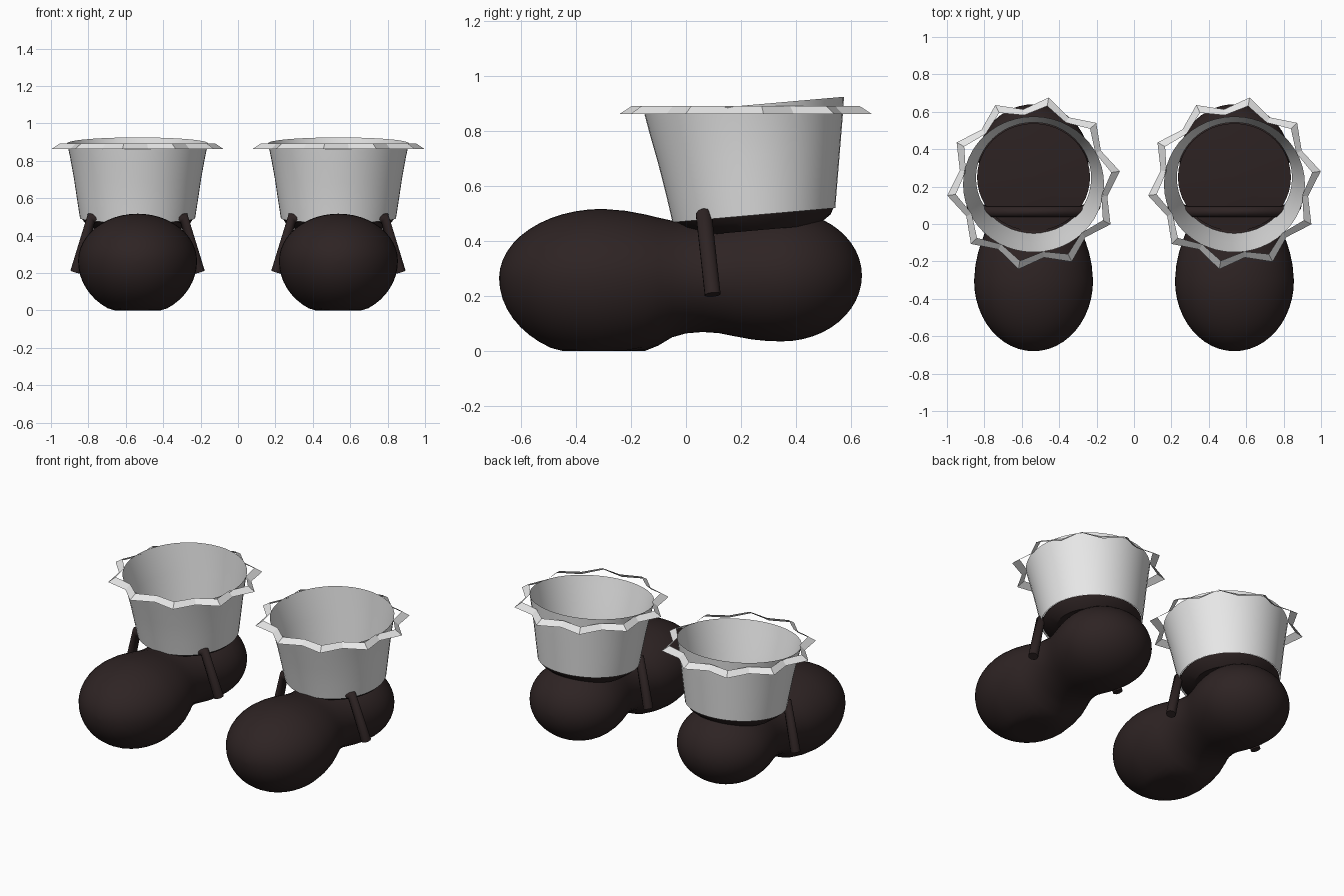
import bpy, math
from math import sin, cos, pi, radians

if "Cube" in bpy.data.objects:
    bpy.data.objects.remove(bpy.data.objects["Cube"])


def material(name, rgb):
    m = bpy.data.materials.new(name)
    m.diffuse_color = (*rgb, 1)
    m.use_nodes = True
    m.node_tree.nodes["Principled BSDF"].inputs["Base Color"].default_value = m.diffuse_color
    return m


BROWN = material("dark brown", (0.027, 0.017, 0.017))
WHITE = material("off white", (0.8, 0.8, 0.8))


def loft(name, rings, mat, x, cap_start=False, cap_end=False, smooth=True):
    """Skin a series of closed rings with the same point count."""
    n = len(rings[0])
    verts = [p for r in rings for p in r]
    faces = []
    for i in range(len(rings) - 1):
        for j in range(n):
            k = (j + 1) % n
            faces.append((i * n + j, i * n + k, (i + 1) * n + k, (i + 1) * n + j))
    if cap_start:
        faces.append(tuple(reversed(range(n))))
    if cap_end:
        faces.append(tuple(range((len(rings) - 1) * n, len(rings) * n)))
    me = bpy.data.meshes.new(name)
    me.from_pydata(verts, [], faces)
    me.materials.append(mat)
    ob = bpy.data.objects.new(name, me)
    bpy.context.collection.objects.link(ob)
    ob.location.x = x
    if smooth:
        bpy.ops.object.select_all(action='DESELECT')
        ob.select_set(True)
        bpy.context.view_layer.objects.active = ob
        bpy.ops.object.shade_smooth_by_angle(angle=radians(32))
    return ob


def tilted_ring(cy, rx, ry, z, slope=0.088, n=48):
    """Ellipse lying in a plane that rises towards the back."""
    return [(rx * cos(2 * pi * i / n), cy + ry * sin(2 * pi * i / n),
             z + slope * ry * sin(2 * pi * i / n)) for i in range(n)]


def shoe_stations():
    """Rows of y, half width, middle height, top, bottom."""
    rows = []
    for i in range(1, 13):                       # rounded toe
        t = i / 12 * pi / 2
        s = max(sin(t), 0.02)
        rows.append((-0.30 - 0.38 * cos(t * 0.995), 0.318 * s, 0.265,
                     0.265 + 0.252 * s, 0.265 - 0.293 * s))
    rows.insert(0, (-0.68, 0.004, 0.265, 0.268, 0.262))
    rows += [(-0.22, .311, .266, .510, -.020),   # waist
             (-0.15, .296, .266, .497, -.005),
             (-0.10, .280, .267, .485, .020),
             (-0.05, .262, .268, .474, .050),
             (0.00, .250, .268, .469, .064),
             (0.06, .243, .269, .468, .069),
             (0.12, .247, .270, .473, .065),
             (0.18, .262, .272, .485, .053),
             (0.24, .280, .274, .498, .042),
             (0.30, .291, .275, .507, .036)]
    for i in range(0, 12):                       # rounded heel
        t = i / 12 * pi / 2
        c = cos(t)
        rows.append((0.35 + 0.29 * sin(t), 0.295 * c, 0.275,
                     0.275 + 0.235 * c, 0.275 - 0.24 * c))
    rows.append((0.64, 0.004, 0.275, 0.278, 0.272))
    return rows


def shoe_ring(row, n=48):
    y, rx, zc, top, bot = row
    ring = []
    for i in range(n):
        a = 2 * pi * i / n
        h = (top - zc) if sin(a) > 0 else (zc - bot)
        ring.append((rx * cos(a), y, max(0.0, zc + h * sin(a))))  # flat sole
    return ring


def star_ring(peak, valley, z, points=10):
    """Zigzag outline with alternating peaks and valleys."""
    ring = []
    for i in range(points * 2):
        a = radians(80) + pi * i / points
        r = valley if i % 2 else peak
        ring.append((r * cos(a), 0.217 + r * sin(a), z))
    return ring


def strap(name, x):
    cu = bpy.data.curves.new(name, 'CURVE')
    cu.dimensions = '3D'
    cu.bevel_depth = 0.03
    cu.bevel_resolution = 3
    cu.use_fill_caps = True
    pts = [(-0.33, 0.097, 0.205), (-0.247, 0.065, 0.495),
           (0.247, 0.065, 0.495), (0.33, 0.097, 0.205)]
    sp = cu.splines.new('POLY')
    sp.points.add(len(pts) - 1)
    for p, co in zip(sp.points, pts):
        p.co = (*co, 1)
    cu.materials.append(BROWN)
    ob = bpy.data.objects.new(name, cu)
    bpy.context.collection.objects.link(ob)
    ob.location.x = x


for side, x in (("left", -0.537), ("right", 0.537)):
    # Bulbous shoe with a flat spot under the toe
    loft(side + "_shoe", [shoe_ring(r) for r in shoe_stations()], BROWN, x, True, True)

    # Ankle collar filling the bottom of the cuff
    loft(side + "_ankle", [tilted_ring(0.27, 0.24, 0.21, 0.44),
                           tilted_ring(0.255, 0.285, 0.27, 0.472),
                           tilted_ring(0.25, 0.302, 0.288, 0.497),
                           tilted_ring(0.25, 0.15, 0.14, 0.508),
                           tilted_ring(0.25, 0.01, 0.01, 0.512)],
         BROWN, x, True, True)

    # Open flared cuff
    loft(side + "_cuff", [tilted_ring(0.247, 0.308, 0.296, 0.494),
                          tilted_ring(0.240, 0.323, 0.311, 0.590),
                          tilted_ring(0.230, 0.341, 0.331, 0.710),
                          tilted_ring(0.219, 0.361, 0.351, 0.820),
                          tilted_ring(0.212, 0.377, 0.363, 0.893)], WHITE, x)

    # Zigzag lace trim
    loft(side + "_lace", [star_ring(0.466, 0.400, 0.862),
                          star_ring(0.420, 0.368, 0.892)], WHITE, x, smooth=False)

    # Strap over the instep
    strap(side + "_strap", x)
